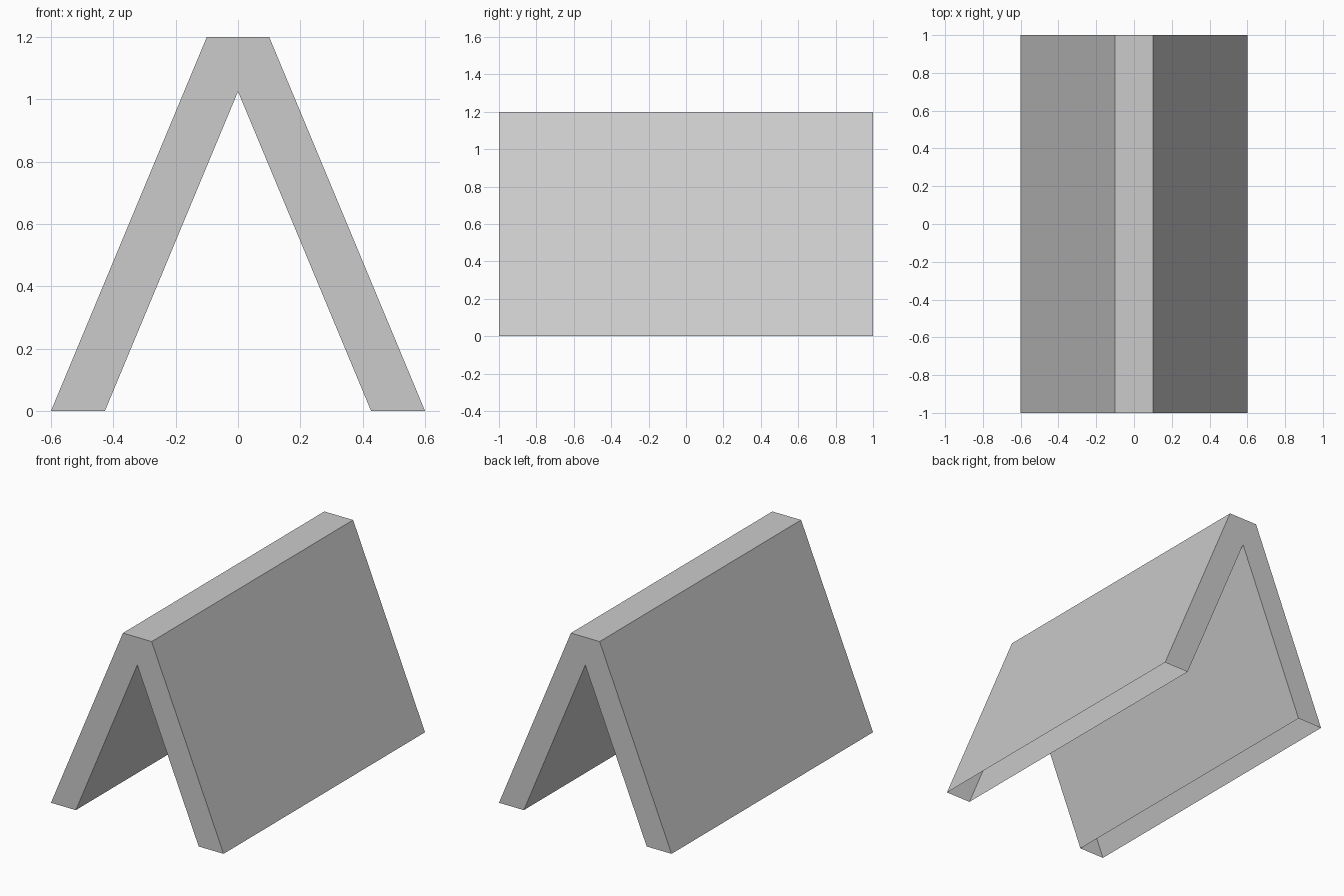
import bpy, bmesh
from mathutils import Vector

cube = bpy.data.objects.get("Cube")
if cube:
    bpy.data.objects.remove(cube, do_unlink=True)

# Plain grey material
grey = bpy.data.materials.new("plain grey")
grey.use_nodes = True
colour = (0.6, 0.6, 0.6, 1)
grey.diffuse_color = colour
grey.node_tree.nodes["Principled BSDF"].inputs["Base Color"].default_value = colour

# A-shaped profile: right half, mirrored to the left
inner_apex = (0, 1.025)
half = [(0.427, 0), (0.6, 0), (0.1, 1.2)]
profile = [inner_apex] + half + [(-x, z) for x, z in reversed(half)]

# Extrude the profile along the length
bm = bmesh.new()
front = bm.faces.new([bm.verts.new((x, -1, z)) for x, z in profile])
extruded = bmesh.ops.extrude_face_region(bm, geom=[front], use_keep_orig=True)
back_verts = [g for g in extruded["geom"] if isinstance(g, bmesh.types.BMVert)]
bmesh.ops.translate(bm, verts=back_verts, vec=Vector((0, 2, 0)))
bmesh.ops.recalc_face_normals(bm, faces=bm.faces)

# The undersides of both feet are open, leaving a hollow shell
feet = [f for f in bm.faces if all(v.co.z < 0.01 for v in f.verts)]
bmesh.ops.delete(bm, geom=feet, context="FACES_ONLY")

mesh = bpy.data.meshes.new("folded_panel")
bm.to_mesh(mesh)
bm.free()
mesh.materials.append(grey)
panel = bpy.data.objects.new("folded_panel", mesh)
bpy.context.collection.objects.link(panel)
